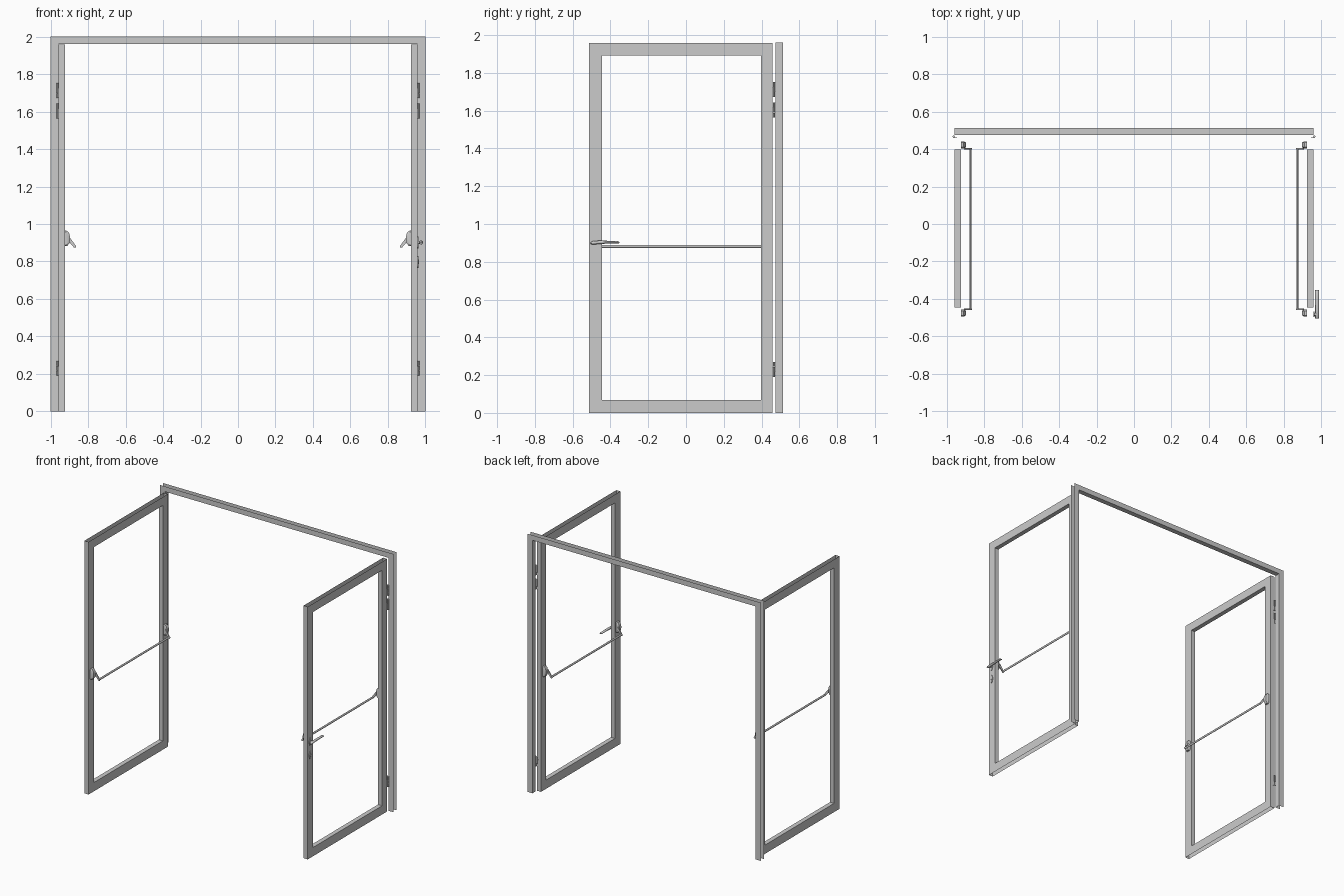
import bpy, bmesh, math
from mathutils import Vector

if "Cube" in bpy.data.objects:
    bpy.data.objects.remove(bpy.data.objects["Cube"])


def make(name, bm, smooth=False):
    bmesh.ops.remove_doubles(bm, verts=bm.verts, dist=1e-5)
    bmesh.ops.recalc_face_normals(bm, faces=bm.faces)
    me = bpy.data.meshes.new(name)
    bm.to_mesh(me)
    bm.free()
    ob = bpy.data.objects.new(name, me)
    bpy.context.collection.objects.link(ob)
    if smooth:
        bpy.context.view_layer.objects.active = ob
        ob.select_set(True)
        bpy.ops.object.shade_smooth_by_angle(angle=math.radians(35))
        ob.select_set(False)
    return ob


def strip(bm, a, b, closed=False):
    n = len(a)
    for i in range(n if closed else n - 1):
        j = (i + 1) % n
        bm.faces.new([bm.verts.new(p) for p in (a[i], a[j], b[j], b[i])])


def prism(bm, pts, axis, lo, hi):
    """Extrude a 2D outline along an axis (0 = x, 1 = y, 2 = z)."""
    def at(p, d):
        q = list(p)
        q.insert(axis, d)
        return Vector(q)
    a, b = [at(p, lo) for p in pts], [at(p, hi) for p in pts]
    strip(bm, a, b, True)
    for ring in (a, b):
        bm.faces.new([bm.verts.new(p) for p in ring])


def oval(cx, cy, rx, ry, n=16):
    return [(cx + rx * math.cos(2 * math.pi * i / n),
             cy + ry * math.sin(2 * math.pi * i / n)) for i in range(n)]


# Fixed frame: front, back and inner reveal, outer edge left open
Y0, Y1 = 0.474, 0.513
outer = [(-1, 0), (-1, 2), (1, 2), (1, 0)]
inner = [(-.957, 0), (-.957, 1.96), (.957, 1.96), (.957, 0)]
bm = bmesh.new()
lift = lambda path, y: [Vector((x, y, z)) for x, z in path]
for y in (Y0, Y1):
    strip(bm, lift(outer, y), lift(inner, y))
strip(bm, lift(inner, Y0), lift(inner, Y1))
make("door_frame", bm)

XI, XO = 0.922, 0.957
ya, yb, ht = -0.513, 0.459, 1.957
oa, ob_, z0, z1 = -0.446, 0.397, 0.068, 1.892

for s, side in ((-1, "left"), (1, "right")):
    # Open door leaf: both faces, reveal and vertical edges
    P = lambda x, path: [Vector((s * x, y, z)) for y, z in path]
    out = [(ya, 0), (yb, 0), (yb, ht), (ya, ht)]
    inn = [(oa, z0), (ob_, z0), (ob_, z1), (oa, z1)]
    bm = bmesh.new()
    for x in (XI, XO):
        strip(bm, P(x, out), P(x, inn), True)
    strip(bm, P(XI, inn), P(XO, inn), True)
    for y in (ya, yb):
        e = [(y, 0), (y, ht)]
        strip(bm, P(XI, e), P(XO, e))
    make(side + "_door_leaf", bm)

    # Hinges: three knuckles and two leaves each
    for k, zc in enumerate((0.23, 1.603, 1.712)):
        bm = bmesh.new()
        for d in (-.027, 0, .027):
            prism(bm, oval(s * .962, .466, .006, .006, 10), 2, zc + d - .0125, zc + d + .0125)
        for y, zl, zh in ((.4595, -.04, .013), (.4725, -.013, .04)):
            prism(bm, [(s * .944, y - .001), (s * .962, y - .001),
                       (s * .962, y + .001), (s * .944, y + .001)], 2, zc + zl, zc + zh)
        make(f"{side}_hinge_{k + 1}", bm, True)

    # Push bar housings with rounded noses, and their slanted arms
    for y, d, end in ((.422, -1, "hinge_end"), (-.475, 1, "latch_end")):
        bm = bmesh.new()
        half = [(.922, .882), (.910, .884), (.900, .897), (.896, .915),
                (.896, .932), (.900, .950), (.910, .963), (.922, .965)]
        rings = []
        for dy, f in ((-.018, .6), (-.012, 1), (.012, 1), (.018, .6)):
            rings.append([Vector((s * (.922 + (x - .922) * f), y + dy,
                                  .923 + (z - .923) * (.85 + .15 * (f == 1))))
                          for x, z in half])
        for a, b in zip(rings, rings[1:]):
            strip(bm, a, b, True)
        for r in (rings[0], rings[-1]):
            bm.faces.new([bm.verts.new(p) for p in r])
        make(f"{side}_bar_housing_{end}", bm, True)
        arm = [(s * .903, .935), (s * .893, .922), (s * .864, .882),
               (s * .867, .873), (s * .875, .874), (s * .906, .910)]
        bm = bmesh.new()
        lo, hi = sorted((y + d * .016, y + d * .024))
        prism(bm, arm, 1, lo, hi)
        make(f"{side}_bar_arm_{end}", bm)

    # Push bar
    bm = bmesh.new()
    prism(bm, oval(s * .872, .882, .006, .008, 12), 1, -.453, .400)
    make(side + "_push_bar", bm, True)

# Outside lever and lock plates on the right door
for name, zc in (("lever_plate", .902), ("lock_plate", .798)):
    bm = bmesh.new()
    prism(bm, oval(-.482, zc, .014, .032), 0, .957, .962)
    make(name, bm, True)
bm = bmesh.new()
prism(bm, oval(-.482, .798, .006, .012, 12), 0, .962, .965)
make("lock_cylinder", bm, True)
bm = bmesh.new()
prism(bm, oval(-.482, .902, .008, .008, 12), 0, .96, .977)
make("lever_stem", bm, True)
bm = bmesh.new()
secs = [(-.505, .004, .898), (-.495, .009, .900), (-.46, .009, .903),
        (-.40, .007, .904), (-.36, .006, .903), (-.352, .003, .902)]
rings = [[Vector((x, y, z)) for x, z in oval(.977, zc, .010, r, 12)] for y, r, zc in secs]
for a, b in zip(rings, rings[1:]):
    strip(bm, a, b, True)
for r in (rings[0], rings[-1]):
    bm.faces.new([bm.verts.new(p) for p in r])
make("lever_handle", bm, True)
